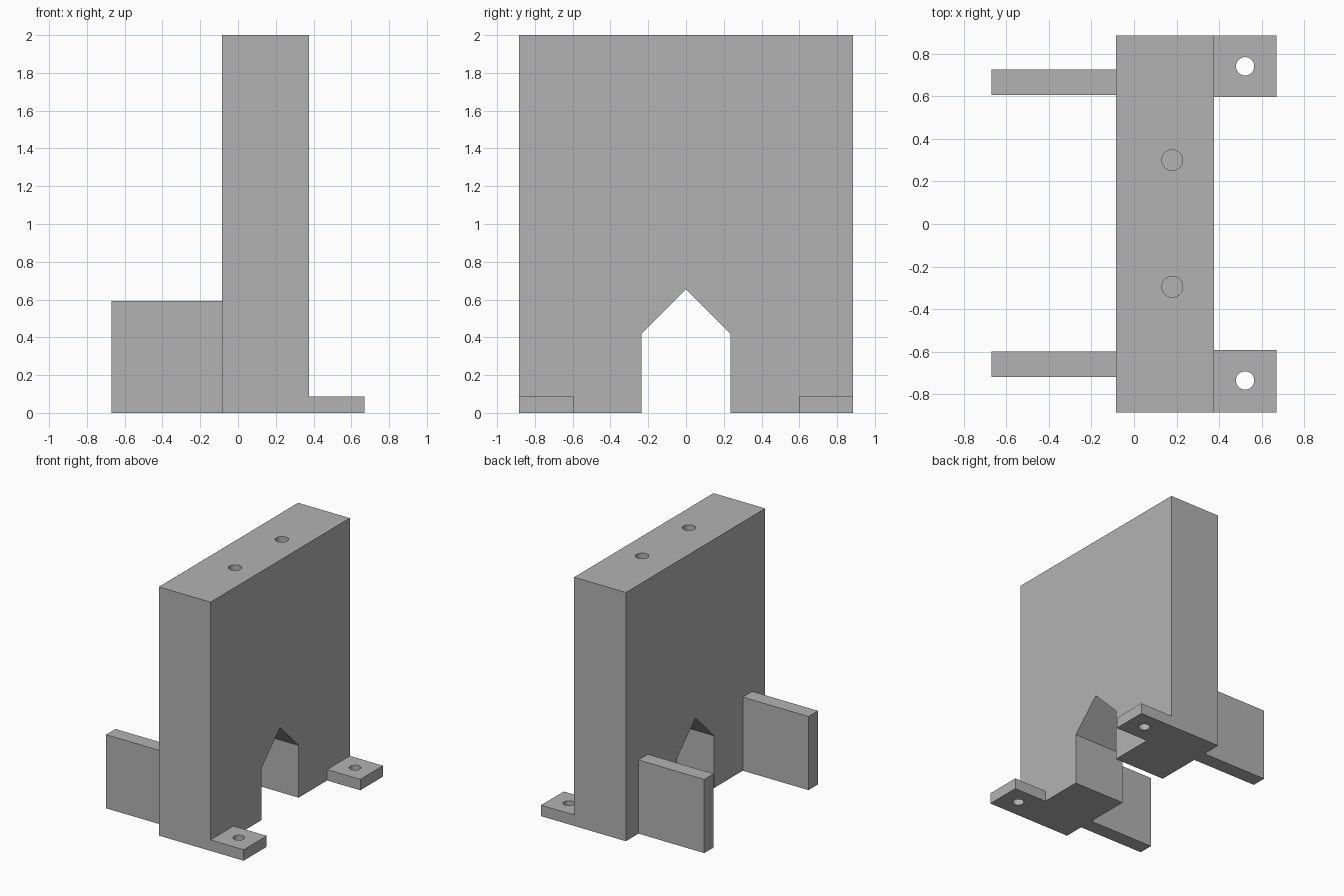
import bpy
import bmesh
from mathutils import Vector

cube = bpy.data.objects.get("Cube")
if cube:
    bpy.data.objects.remove(cube, do_unlink=True)

grey = bpy.data.materials.new("plain grey")
grey.use_nodes = True
grey.diffuse_color = (0.45, 0.45, 0.45, 1)
grey.node_tree.nodes["Principled BSDF"].inputs["Base Color"].default_value = (0.45, 0.45, 0.45, 1)


def prism(name, profile, x0, x1):
    """Extrude a (y, z) profile along x."""
    bm = bmesh.new()
    face = bm.faces.new([bm.verts.new((x0, y, z)) for y, z in profile])
    ext = bmesh.ops.extrude_face_region(bm, geom=[face])
    moved = [v for v in ext["geom"] if isinstance(v, bmesh.types.BMVert)]
    bmesh.ops.translate(bm, verts=moved, vec=Vector((x1 - x0, 0, 0)))
    bmesh.ops.recalc_face_normals(bm, faces=bm.faces)
    mesh = bpy.data.meshes.new(name)
    bm.to_mesh(mesh)
    bm.free()
    mesh.materials.append(grey)
    obj = bpy.data.objects.new(name, mesh)
    bpy.context.collection.objects.link(obj)
    return obj


def block(name, x0, x1, y0, y1, height):
    return prism(name, [(y0, 0), (y1, 0), (y1, height), (y0, height)], x0, x1)


def drill(obj, x, y, z0, z1, radius):
    """Cut a round vertical hole with a hidden cutter."""
    bpy.ops.mesh.primitive_cylinder_add(vertices=48, radius=radius, depth=z1 - z0,
                                        location=(x, y, (z0 + z1) / 2))
    cutter = bpy.context.object
    cutter.name = obj.name + "_hole_cutter"
    cutter.data.materials.append(grey)
    cutter.hide_render = True
    cutter.hide_viewport = True
    cutter.display_type = 'WIRE'
    mod = obj.modifiers.new("hole", 'BOOLEAN')
    mod.operation = 'DIFFERENCE'
    mod.solver = 'EXACT'
    mod.object = cutter


BACK, FRONT, HALF = -0.085, 0.375, 0.885

# Upright wall with a pointed archway through its foot
wall = prism("wall", [(-HALF, 0), (-0.235, 0), (-0.235, 0.42), (0, 0.655),
                      (0.235, 0.42), (0.235, 0), (HALF, 0), (HALF, 2), (-HALF, 2)],
             BACK, FRONT)

# Blind holes in the top edge
for y in (-0.295, 0.3):
    drill(wall, 0.18, y, 1.6, 2.1, 0.049)

# Support fins and drilled mounting tabs at both ends
for end, fin_y, tab_y, hole_y in (("front", (-0.72, -0.6), (-HALF, -0.592), -0.735),
                                  ("back", (0.605, 0.725), (0.597, HALF), 0.741)):
    block(end + "_fin", -0.67, BACK, *fin_y, 0.592)
    tab = block(end + "_mounting_tab", FRONT, 0.67, *tab_y, 0.088)
    drill(tab, 0.522, hole_y, -0.1, 0.2, 0.043)
